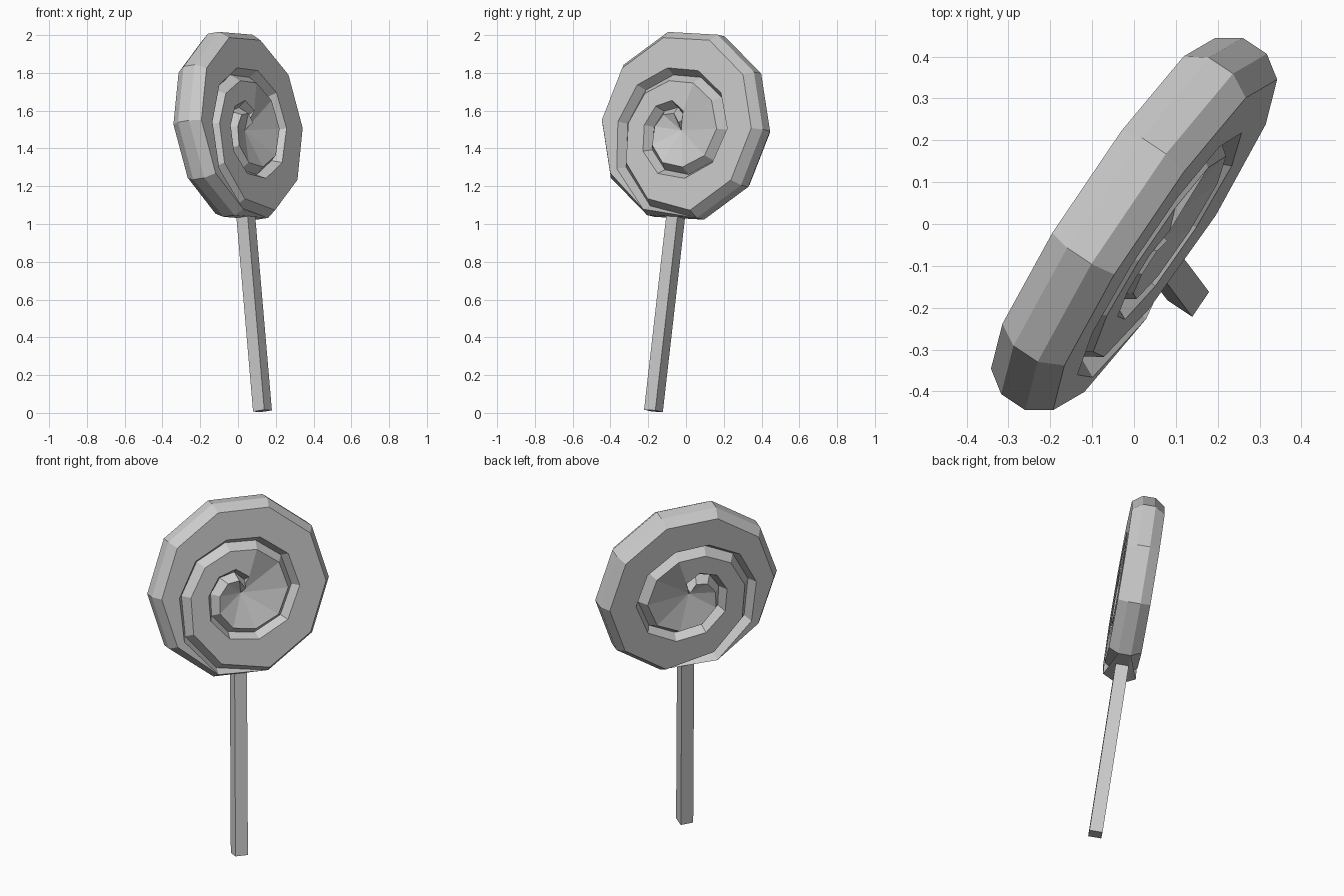
import bpy, bmesh, math
from mathutils import Vector, Matrix

if "Cube" in bpy.data.objects:
    bpy.data.objects.remove(bpy.data.objects["Cube"])

# Tilted frame: u across the candy, d up the stick, n out of the candy face
d = Vector((-0.085, 0.113, 0.99)).normalized()
n = Vector((0.83, -0.555, 0.135)).normalized()
u = d.cross(n).normalized()
n = u.cross(d)
frame = Matrix((u, d, n)).transposed().to_4x4()
frame.translation = Vector((0, 0, 1.52))

R, RIM, FACE, GROOVE = 0.515, 0.035, 0.09, 0.04
# groove radius for each tenth of a turn, from the rim at the bottom to the centre
groove = [R, .46, .40, .345, .315, .29, .285, .29, .295, .285, .26, .24, .21,
          .175, .15, .12, .07, 0]
g = lambda k: groove[k + 3] if k <= 14 else 0.0


def finish(bm, name):
    bmesh.ops.remove_doubles(bm, verts=bm.verts, dist=0.0005)
    bmesh.ops.dissolve_degenerate(bm, edges=bm.edges, dist=0.0005)
    bmesh.ops.recalc_face_normals(bm, faces=bm.faces)
    bm.transform(frame)
    mesh = bpy.data.meshes.new(name)
    bm.to_mesh(mesh)
    bm.free()
    ob = bpy.data.objects.new(name, mesh)
    bpy.context.collection.objects.link(ob)
    return ob


def section(k):
    """Radius and height of the wound strip, from outside to inside."""
    i = g(k)
    if k == -3:
        return [(R, RIM)] * 4
    rim = k <= 7
    o = R if rim else g(k - 10)
    mid = (o + i) / 2
    prof = [(o, RIM if rim else GROOVE), (max(o - 0.037, mid), FACE)]
    if i > 0:
        prof += [(min(i + 0.03, mid), FACE), (i, GROOVE)]
    else:
        prof += [(0, GROOVE)] * 2
    if o == 0:
        prof = [(0, GROOVE)] * 4
    return prof


# Candy: spiral strip on both sides, joined round the rim
bm = bmesh.new()
rows = []
for k in range(-3, 25):
    a = math.radians(180 - 36 * k)
    row = {}
    for side in (1, -1):
        row[side] = [bm.verts.new((r * math.cos(a),
                                   r * math.sin(a) - 0.03 * (1 - r / R),
                                   side * h)) for r, h in section(k)]
    rows.append(row)
for j in range(len(rows) - 1):
    p, q = rows[j], rows[j + 1]
    for side in (1, -1):
        for m in range(3):
            bm.faces.new((p[side][m], p[side][m + 1], q[side][m + 1], q[side][m]))
    if j < 10:
        bm.faces.new((p[1][0], q[1][0], q[-1][0], p[-1][0]))
finish(bm, "candy_swirl")

# Stick: square bar running up into the candy
bm = bmesh.new()
low, high = -1.525, -0.42
bmesh.ops.create_cube(bm, size=1)
bm.transform(Matrix.Translation((0, (low + high) / 2, 0))
             @ Matrix.Diagonal((0.072, high - low, 0.072, 1)))
finish(bm, "stick")
